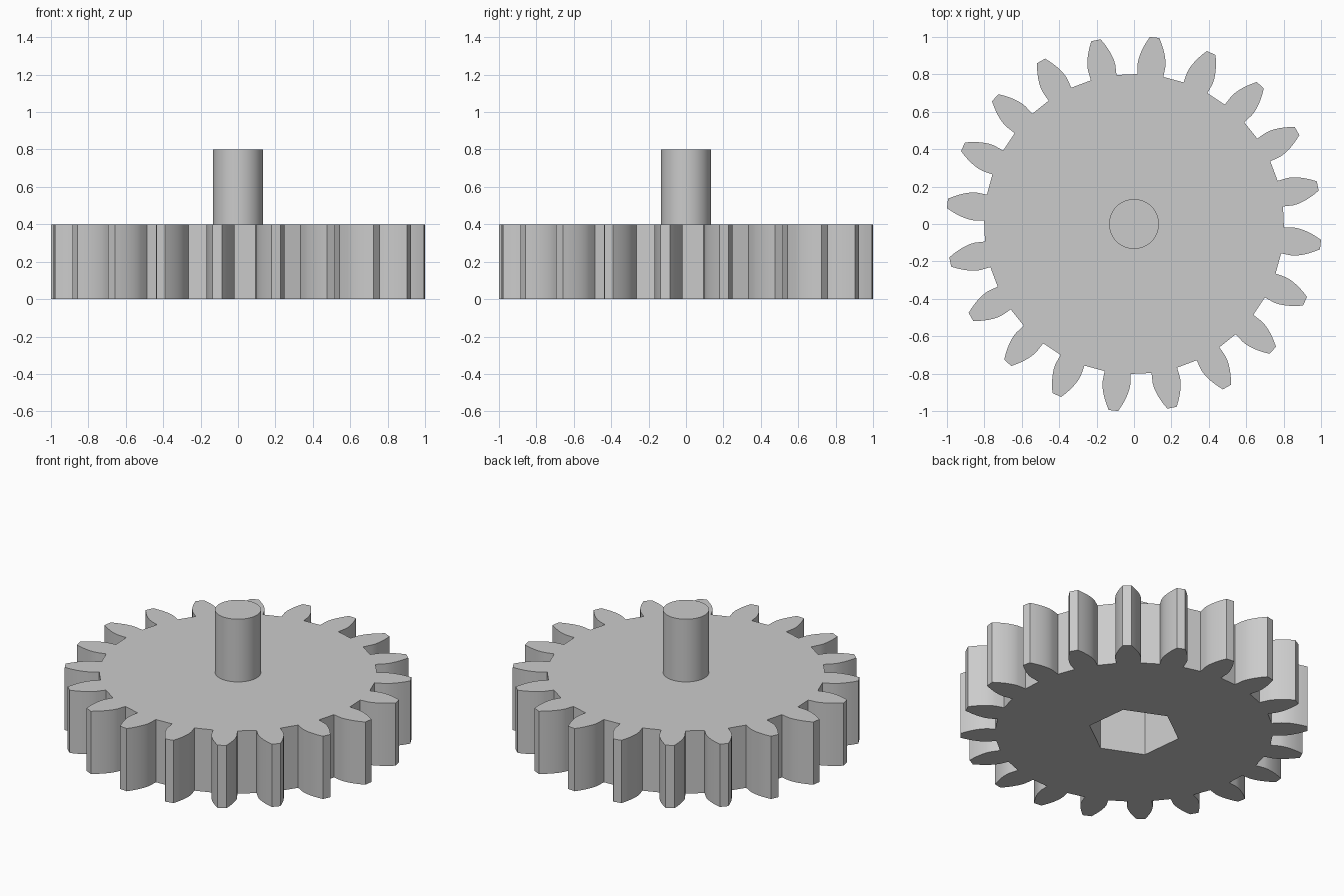
import bpy, bmesh
from math import radians, degrees, cos, sin, tan, acos, pi

TEETH = 20
TIP_R, BASE_R, ROOT_R = 1.0036, 0.857, 0.802
BASE_HALF = radians(5.0)          # half of a tooth's angle at its base circle
PHASE = radians(-6.3)
THICK, SHAFT_TOP = 0.4, 0.8
SHAFT_R, SOCKET_R, SOCKET_DEPTH = 0.133, 0.267, 0.333
FLANK_STEPS = 6

cube = bpy.data.objects.get("Cube")
if cube:
    bpy.data.objects.remove(cube, do_unlink=True)

grey = bpy.data.materials.new("light_grey")
grey.use_nodes = True
colour = (0.6, 0.6, 0.6, 1)
grey.diffuse_color = colour
grey.node_tree.nodes["Principled BSDF"].inputs["Base Color"].default_value = colour


def polar(r, a):
    return (r * cos(a), r * sin(a))


def ring(radius, sides, phase=0.0):
    return [polar(radius, phase + 2 * pi * i / sides) for i in range(sides)]


def prism(name, outline, z0, z1):
    """Extrude a closed outline from z0 up to z1."""
    bm = bmesh.new()
    face = bm.faces.new([bm.verts.new((x, y, z0)) for x, y in outline])
    result = bmesh.ops.extrude_face_region(bm, geom=[face])
    top = [v for v in result["geom"] if isinstance(v, bmesh.types.BMVert)]
    bmesh.ops.translate(bm, verts=top, vec=(0, 0, z1 - z0))
    bmesh.ops.recalc_face_normals(bm, faces=bm.faces)
    mesh = bpy.data.meshes.new(name)
    bm.to_mesh(mesh)
    bm.free()
    mesh.materials.append(grey)
    obj = bpy.data.objects.new(name, mesh)
    bpy.context.collection.objects.link(obj)
    return obj


def activate(obj):
    bpy.ops.object.select_all(action='DESELECT')
    obj.select_set(True)
    bpy.context.view_layer.objects.active = obj


# Half tooth: radial foot, then an involute flank up to the tip
half = [(ROOT_R, BASE_HALF)]
for i in range(FLANK_STEPS + 1):
    r = BASE_R + (TIP_R - BASE_R) * i / FLANK_STEPS
    a = acos(BASE_R / r)
    half.append((r, BASE_HALF - (tan(a) - a)))
tooth = [(r, -a) for r, a in half] + [(r, a) for r, a in reversed(half)]

outline = [polar(r, PHASE + 2 * pi * k / TEETH + a)
           for k in range(TEETH) for r, a in tooth]
gear = prism("gear_wheel", outline, 0, THICK)

# Blind six-sided socket in the underside
cutter = prism("socket_cutter", ring(SOCKET_R, 6, radians(36.3)), -0.1, SOCKET_DEPTH)
cutter.hide_render = True
cut = gear.modifiers.new("socket", 'BOOLEAN')
cut.operation = 'DIFFERENCE'
cut.solver = 'EXACT'
cut.object = cutter
activate(gear)
bpy.ops.object.modifier_apply(modifier=cut.name)
bpy.data.objects.remove(cutter, do_unlink=True)

# Round shaft standing on the wheel
shaft = prism("shaft", ring(SHAFT_R, 64), THICK - 0.03, SHAFT_TOP)

for obj in (gear, shaft):
    activate(obj)
    bpy.ops.object.shade_smooth_by_angle(angle=radians(30))
